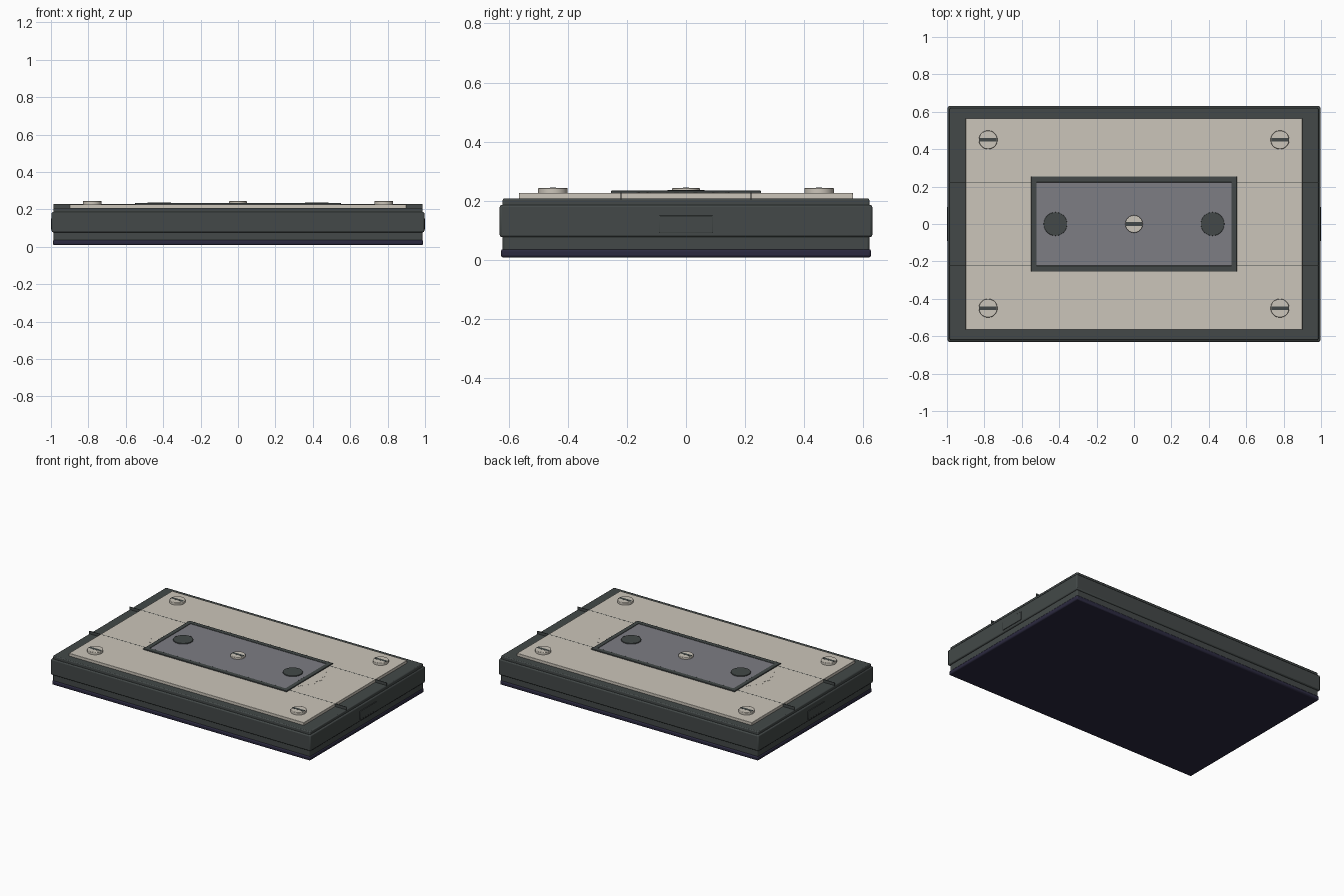
import bpy, bmesh, math

if "Cube" in bpy.data.objects:
    bpy.data.objects.remove(bpy.data.objects["Cube"])


def material(name, rgb):
    m = bpy.data.materials.new(name)
    m.diffuse_color = (*rgb, 1)
    m.use_nodes = True
    m.node_tree.nodes["Principled BSDF"].inputs["Base Color"].default_value = m.diffuse_color
    return m


CASE = material("charcoal", (0.056, 0.066, 0.065))
CREAM = material("cream", (0.60, 0.56, 0.49))
GLASS = material("window grey", (0.205, 0.205, 0.23))
NAVY = material("dark navy", (0.024, 0.022, 0.05))


def finish(name, bm, mat, bevel=0, segments=2):
    me = bpy.data.meshes.new(name)
    bmesh.ops.recalc_face_normals(bm, faces=bm.faces)
    bm.to_mesh(me)
    bm.free()
    me.materials.append(mat)
    ob = bpy.data.objects.new(name, me)
    bpy.context.collection.objects.link(ob)
    if bevel:
        mod = ob.modifiers.new("bevel", "BEVEL")
        mod.width, mod.segments = bevel, segments
        mod.limit_method = "ANGLE"
    bpy.ops.object.select_all(action="DESELECT")
    ob.select_set(True)
    bpy.context.view_layer.objects.active = ob
    bpy.ops.object.shade_smooth_by_angle(angle=math.radians(35))
    return ob


def box(name, x, y, z, mat, bevel=0):
    bm = bmesh.new()
    bmesh.ops.create_cube(bm, size=1)
    for v in bm.verts:
        v.co = [r[0] if c < 0 else r[1] for c, r in zip(v.co, (x, y, z))]
    return finish(name, bm, mat, bevel)


def prism(name, points, z0, z1, mat, bevel=0):
    bm = bmesh.new()
    face = bm.faces.new([bm.verts.new((x, y, z0)) for x, y in points])
    new = bmesh.ops.extrude_face_region(bm, geom=[face])["geom"]
    for v in new:
        if isinstance(v, bmesh.types.BMVert):
            v.co.z = z1
    return finish(name, bm, mat, bevel)


def circle(cx, cy, r, n=40):
    return [(cx + r * math.cos(2 * math.pi * i / n),
             cy + r * math.sin(2 * math.pi * i / n)) for i in range(n)]


# Layered casing
box("base_plate", (-0.99, 0.99), (-0.626, 0.626), (0.008, 0.037), NAVY, 0.008)
box("case_core", (-0.986, 0.986), (-0.62, 0.62), (0.03, 0.208), CASE, 0.006)
box("case_band", (-0.996, 0.996), (-0.63, 0.63), (0.077, 0.186), CASE, 0.007)

# Cream face plate with two long seams
box("face_plate", (-0.9, 0.9), (-0.565, 0.565), (0.2, 0.227), CREAM, 0.002)
for s in (-1, 1):
    box("seam", (-0.986, 0.986), (s * 0.22 - 0.002, s * 0.22 + 0.002),
        (0.187, 0.2274), CASE)

# Side tabs
for s in (-1, 1):
    box("side_tab", sorted((s * 0.98, s * 1.0)), (-0.09, 0.09), (0.092, 0.15),
        CASE, 0.002)

# Toothed wheels barely standing out beside the window
for s in (-1, 1):
    pts = []
    for i in range(80):
        r = 0.212 if i % 4 < 2 else 0.197
        a = 2 * math.pi * (i + 0.5) / 80
        pts.append((s * 0.42 + r * math.cos(a), r * math.sin(a)))
    prism("toothed_wheel", pts, 0.215, 0.2276, CREAM)

# Window frame: four bars around the pane
for s in (-1, 1):
    box("frame_long_bar", (-0.55, 0.55), sorted((s * 0.223, s * 0.254)),
        (0.22, 0.234), CASE, 0.002)
    box("frame_short_bar", sorted((s * 0.52, s * 0.55)), (-0.23, 0.23),
        (0.22, 0.234), CASE, 0.002)
box("window_pane", (-0.525, 0.525), (-0.228, 0.228), (0.215, 0.231), GLASS)

# Spool hubs
for s in (-1, 1):
    prism("spool_hub", circle(s * 0.42, 0, 0.063), 0.22, 0.237, CASE, 0.002)

# Slotted screws: four corners and one in the centre
for x, y, r in [(sx * 0.78, sy * 0.45, 0.05) for sx in (-1, 1)
                for sy in (-1, 1)] + [(0, 0, 0.047)]:
    prism("screw_head", circle(x, y, r), 0.215, 0.244, CREAM, 0.003)
    box("screw_slot", (x - r * 0.9, x + r * 0.9), (y - 0.01, y + 0.01),
        (0.24, 0.2445), CASE)
